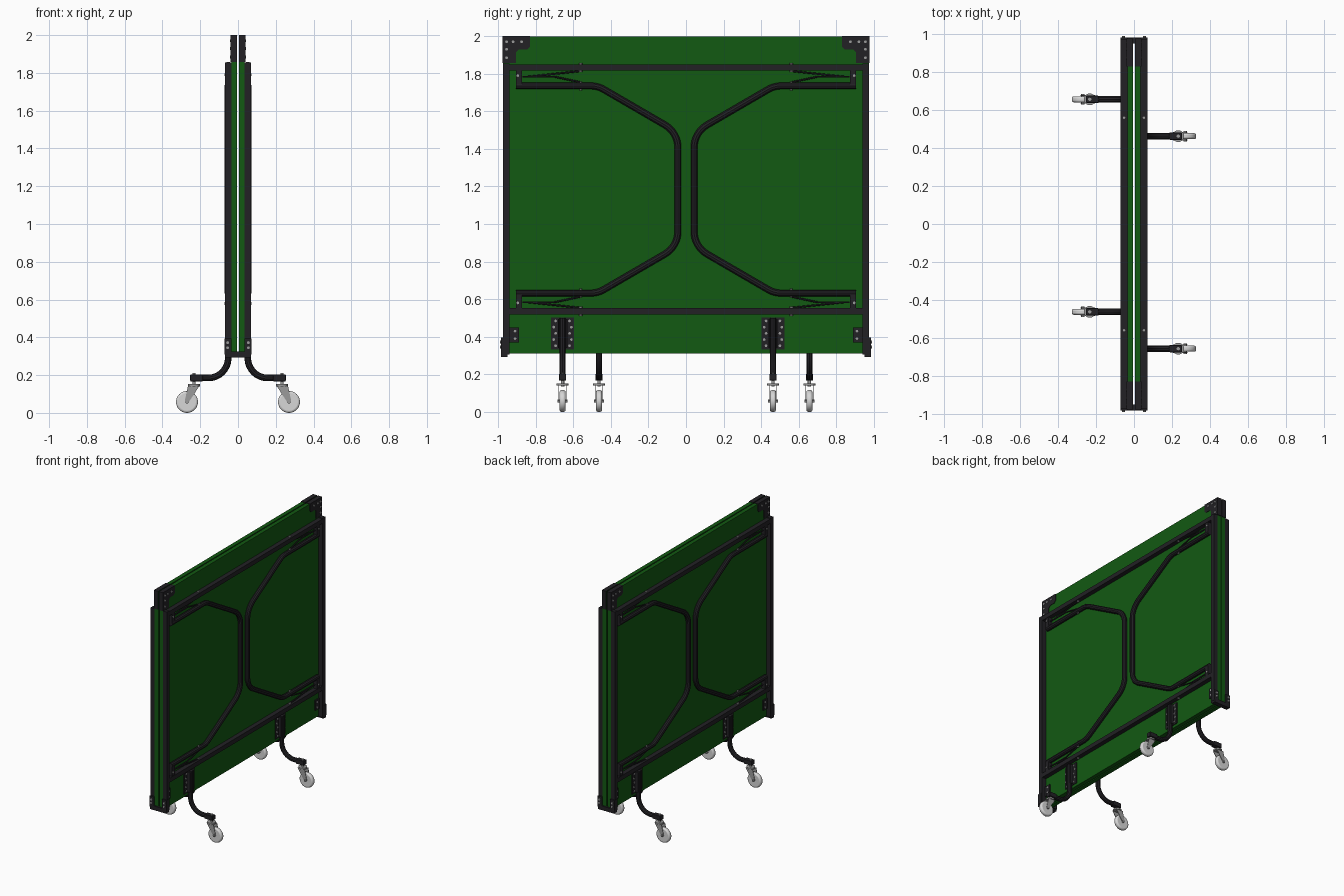
import bpy, bmesh, math
from mathutils import Vector, Matrix

if "Cube" in bpy.data.objects:
    bpy.data.objects.remove(bpy.data.objects["Cube"], do_unlink=True)


def material(name, rgb):
    m = bpy.data.materials.new(name)
    m.use_nodes = True
    m.diffuse_color = (*rgb, 1)
    bsdf = next(n for n in m.node_tree.nodes if n.type == 'BSDF_PRINCIPLED')
    bsdf.inputs["Base Color"].default_value = (*rgb, 1)
    return m


GREEN = material("table green", (0.006, 0.1, 0.006))
BLACK = material("black steel", (0.016, 0.015, 0.018))
METAL = material("bolt metal", (0.33, 0.33, 0.33))
WHEEL = material("pale wheel", (0.68, 0.68, 0.68))
made = []


def finish(name, bm, mat, bevel=0.0, twin=True):
    """Make an object, and its half-turn copy on the opposite table half."""
    bmesh.ops.recalc_face_normals(bm, faces=bm.faces)
    mesh = bpy.data.meshes.new(name)
    bm.to_mesh(mesh)
    bm.free()
    mesh.materials.append(mat)
    for i in range(2 if twin else 1):
        ob = bpy.data.objects.new(name if i == 0 else name + "_opposite", mesh)
        bpy.context.collection.objects.link(ob)
        ob.rotation_euler.z = math.pi * i
        if bevel:
            mod = ob.modifiers.new("soft edge", 'BEVEL')
            mod.width, mod.segments = bevel, 3
        made.append(ob)


def box(bm, x0, x1, y0, y1, z0, z1):
    center = Vector((x0 + x1, y0 + y1, z0 + z1)) / 2
    size = (abs(x1 - x0), abs(y1 - y0), abs(z1 - z0), 1)
    bmesh.ops.create_cube(bm, size=1, matrix=Matrix.Translation(center) @ Matrix.Diagonal(size))


def rod(bm, a, b, r, sides=12):
    a, b = Vector(a), Vector(b)
    turn = (b - a).to_track_quat('Z', 'Y').to_matrix().to_4x4()
    bmesh.ops.create_cone(bm, cap_ends=True, segments=sides, radius1=r, radius2=r,
                          depth=(b - a).length, matrix=Matrix.Translation((a + b) / 2) @ turn)


def prism(bm, points, x0, x1):
    """Extrude a y-z outline along x."""
    face = bm.faces.new([bm.verts.new((x0, y, z)) for y, z in points])
    ext = bmesh.ops.extrude_face_region(bm, geom=[face])["geom"]
    bmesh.ops.translate(bm, vec=(x1 - x0, 0, 0),
                        verts=[v for v in ext if isinstance(v, bmesh.types.BMVert)])


def rounded(points, radius, steps=8):
    """Round the inner corners of a path."""
    pts = [Vector(p) for p in points]
    out = [pts[0]]
    for a, p, b in zip(pts, pts[1:], pts[2:]):
        u, v = (a - p).normalized(), (b - p).normalized()
        half = u.angle(v) / 2
        center = p + (u + v).normalized() * radius / math.sin(half)
        start = p + u * radius / math.tan(half) - center
        end = p + v * radius / math.tan(half) - center
        out += [center + start.lerp(end, i / steps).normalized() * radius for i in range(steps + 1)]
    return out + [pts[-1]]


def tube(name, path, r, mat):
    curve = bpy.data.curves.new(name, 'CURVE')
    curve.dimensions = '3D'
    curve.bevel_depth, curve.bevel_resolution, curve.use_fill_caps = r, 3, True
    spline = curve.splines.new('POLY')
    spline.points.add(len(path) - 1)
    for pt, co in zip(spline.points, path):
        pt.co = (*co, 1)
    ob = bpy.data.objects.new(name, curve)
    bpy.context.collection.objects.link(ob)
    bpy.context.view_layer.update()
    mesh = ob.evaluated_get(bpy.context.evaluated_depsgraph_get()).to_mesh()
    bm = bmesh.new()
    bm.from_mesh(mesh)
    bpy.data.objects.remove(ob, do_unlink=True)
    bpy.data.curves.remove(curve)
    finish(name, bm, mat)


GAP, SKIN, OUT = 0.004, 0.035, 0.07      # table half thickness and frame depth
END, MID = 0.973, 0.052
TOP_RAIL, LOW_RAIL = 1.833, 0.535
LEG_TOP, LEG_LOW = 1.735, 0.632
CASTERS = (-0.657, 0.463)

# Table top half
bm = bmesh.new()
box(bm, GAP, SKIN, -END, END, 0.31, 1.997)
finish("table_panel", bm, GREEN)

# Outer frame: two posts and two rails
bm = bmesh.new()
for s in (-1, 1):
    box(bm, SKIN, OUT, s * END, s * 0.94, 0.305, 1.855)
for z in (TOP_RAIL, LOW_RAIL):
    box(bm, SKIN, OUT, -0.94, 0.94, z - 0.017, z + 0.017)
finish("frame", bm, BLACK)

# Upper corner brackets, lower corner blocks and side plates
bm = bmesh.new()
for s in (-1, 1):
    shape = [(0.978, 2), (0.83, 2), (0.83, 1.945), (0.845, 1.93), (0.89, 1.93),
             (0.905, 1.915), (0.905, 1.857), (0.978, 1.857)]
    prism(bm, [(s * y, z) for y, z in shape], GAP, SKIN + 0.004)
finish("upper_corner_bracket", bm, BLACK)
bm = bmesh.new()
for s in (-1, 1):
    box(bm, SKIN, OUT + 0.002, s * 0.95, s * 0.984, 0.31, 0.395)
    box(bm, 0, OUT, s * 0.95, s * 0.984, 0.293, 0.325)
    box(bm, SKIN, 0.043, s * 0.89, s * 0.94, 0.37, 0.45)
finish("lower_corner_bracket", bm, BLACK)

# Folded leg loops, their mounting tabs and thin folding braces
for s, side in ((-1, "right"), (1, "left")):
    loop = [(MID, s * y, z) for y, z in ((0.905, LEG_TOP), (0.47, LEG_TOP), (0.043, 1.487),
                                         (0.043, 0.88), (0.47, LEG_LOW), (0.905, LEG_LOW))]
    tube("leg_loop_" + side, rounded(loop, 0.14), 0.0185, BLACK)
tabs, braces = bmesh.new(), bmesh.new()
for s in (-1, 1):
    for leg, rail in ((LEG_TOP, TOP_RAIL), (LEG_LOW, LOW_RAIL)):
        box(tabs, 0.037, 0.067, s * 0.872, s * 0.905, min(leg, rail), max(leg, rail))
        d = 1 if rail > leg else -1
        mid = (leg + rail) / 2
        rod(braces, (MID, s * 0.87, mid), (MID, s * 0.7, mid), 0.005, 8)
        rod(braces, (MID, s * 0.84, mid), (MID, s * 0.56, mid + 0.03 * d), 0.005, 8)
        rod(braces, (MID, s * 0.7, mid), (MID, s * 0.56, mid - 0.03 * d), 0.005, 8)
finish("leg_tabs", tabs, BLACK)
finish("folding_braces", braces, BLACK)

# Caster leg mounting plates
bm = bmesh.new()
for y in CASTERS:
    box(bm, SKIN, 0.041, y - 0.061, y + 0.061, 0.332, 0.503)
    for s in (-1, 1):
        box(bm, SKIN, 0.064, y + s * 0.019, y + s * 0.025, 0.34, 0.495)
finish("caster_leg_plate", bm, BLACK)

# Bolts
bm = bmesh.new()


def bolt(x, y, z, height=0.006, r=0.0075):
    rod(bm, (x, y, z), (x + height, y, z), r, 8)


for s in (-1, 1):
    for y, z in ((0.955, 1.97), (0.92, 1.97), (0.875, 1.97), (0.955, 1.93), (0.955, 1.885)):
        bolt(0.037, s * y, z)
    for z in (0.39, 0.43):
        bolt(0.041, s * 0.91, z)
    for z in (0.345, 0.372):
        rod(bm, (0.055, s * 0.98, z), (0.055, s * 0.99, z), 0.008, 8)
    for y, z in ((0.895, 1.79), (0.895, 0.58)):
        bolt(0.066, s * y, z)
    for rail in (TOP_RAIL, LOW_RAIL):
        rod(bm, (MID, s * 0.56, rail - 0.025), (MID, s * 0.56, rail + 0.025), 0.009, 8)
    for leg in (LEG_TOP, LEG_LOW):
        rod(bm, (MID, s * 0.56, leg - 0.024), (MID, s * 0.56, leg + 0.024), 0.007, 8)
for y in CASTERS:
    for s in (-1, 1):
        for i in range(5):
            bolt(0.039, y + s * (0.047 if i % 2 else 0.037), 0.352 + i * 0.033)
finish("bolts", bm, METAL)

# Curved caster legs, end sleeves, forks and wheels
for i, y in enumerate(CASTERS):
    tag = ("front", "rear")[i]
    path = [(MID, y, 0.5), (MID, y, 0.185), (0.25, y, 0.185)]
    tube(tag + "_caster_leg", rounded(path, 0.105, 10), 0.0175, BLACK)

    bm = bmesh.new()
    box(bm, 0.185, 0.253, y - 0.019, y + 0.019, 0.167, 0.203)
    finish(tag + "_leg_sleeve", bm, BLACK, 0.004)

    bm = bmesh.new()
    rod(bm, (0.233, y, 0.135), (0.233, y, 0.21), 0.009)
    rod(bm, (0.233, y, 0.14), (0.233, y, 0.152), 0.031, 20)
    for s in (-1, 1):
        outline = [(0.205, 0.142), (0.265, 0.142), (0.282, 0.062), (0.27, 0.052), (0.257, 0.062)]
        verts = [[bm.verts.new((x, y + s * w, z)) for x, z in outline] for w in (0.018, 0.022)]
        bm.faces.new(verts[0])
        bm.faces.new(verts[1])
        for k in range(len(outline)):
            j = (k + 1) % len(outline)
            bm.faces.new((verts[0][k], verts[0][j], verts[1][j], verts[1][k]))
    rod(bm, (0.27, y - 0.027, 0.058), (0.27, y + 0.027, 0.058), 0.009)
    finish(tag + "_caster_fork", bm, METAL)

    bm = bmesh.new()
    rod(bm, (0.27, y - 0.016, 0.058), (0.27, y + 0.016, 0.058), 0.058, 32)
    finish(tag + "_caster_wheel", bm, WHEEL, 0.011)

# Smooth shading with sharp edges kept
bpy.ops.object.select_all(action='DESELECT')
for ob in made:
    if not ob.name.endswith("_opposite"):
        ob.select_set(True)
        bpy.context.view_layer.objects.active = ob
bpy.ops.object.shade_smooth_by_angle(angle=math.radians(35))
